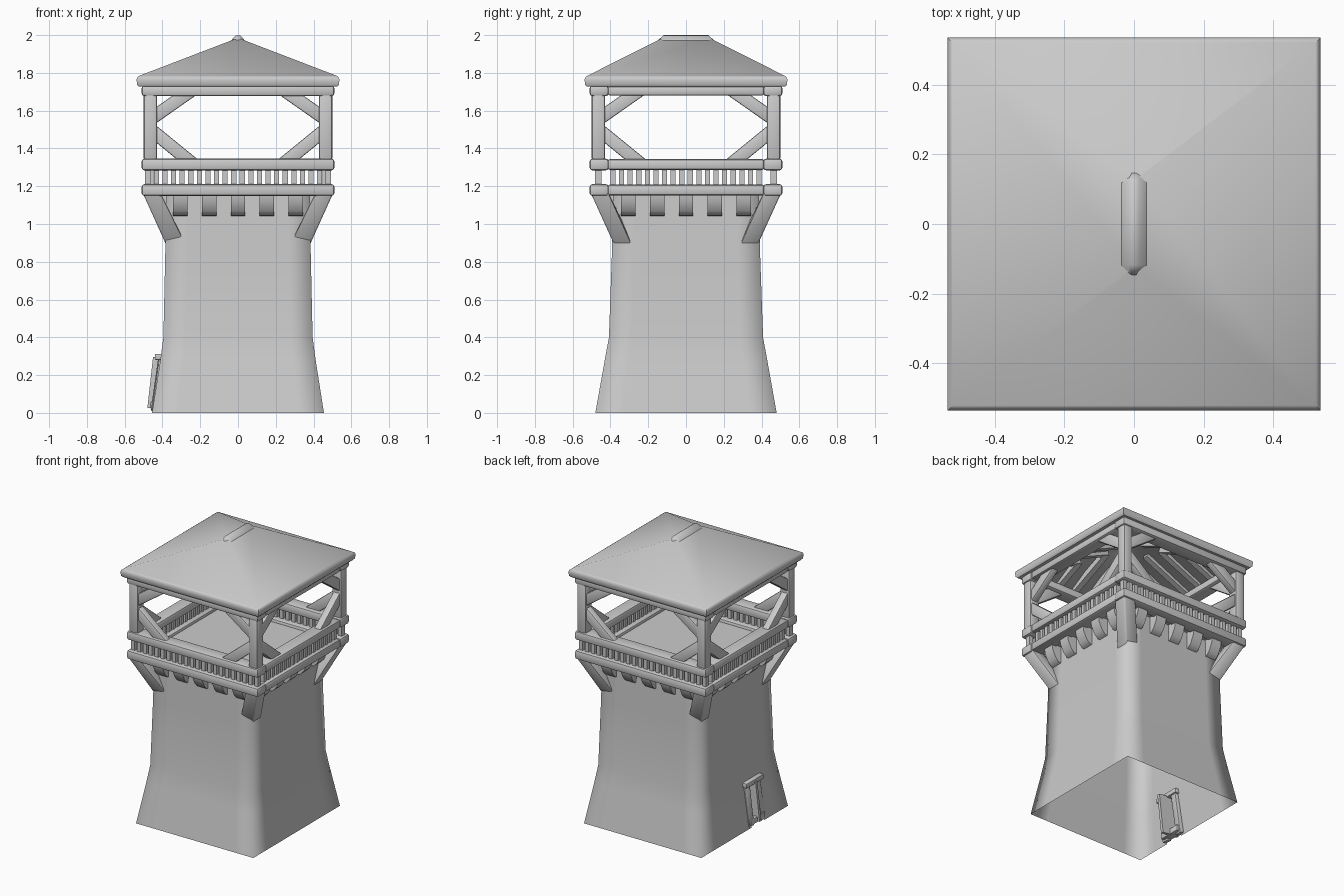
import bpy, bmesh, math
from mathutils import Vector, Matrix

if "Cube" in bpy.data.objects:
    bpy.data.objects.remove(bpy.data.objects["Cube"], do_unlink=True)

grey = bpy.data.materials.new("plain grey")
grey.use_nodes = True
grey.diffuse_color = (0.6, 0.6, 0.6, 1)
grey.node_tree.nodes["Principled BSDF"].inputs["Base Color"].default_value = (0.6, 0.6, 0.6, 1)


def finish(name, bm, bevel=0, angle=40, segments=2):
    """Bevel, shade and link a finished part."""
    bmesh.ops.recalc_face_normals(bm, faces=bm.faces)
    if bevel:
        bmesh.ops.bevel(bm, geom=bm.edges[:], offset=bevel, segments=segments,
                        profile=0.5, affect='EDGES', clamp_overlap=True)
    mesh = bpy.data.meshes.new(name)
    bm.to_mesh(mesh)
    bm.free()
    mesh.shade_smooth()
    mesh.set_sharp_from_angle(angle=math.radians(angle))
    mesh.materials.append(grey)
    obj = bpy.data.objects.new(name, mesh)
    bpy.context.collection.objects.link(obj)
    return obj


def block(bm, centre, size, rotation=Matrix()):
    m = Matrix.Translation(centre) @ rotation @ Matrix.Diagonal((*size, 1))
    bmesh.ops.create_cube(bm, size=1, matrix=m)


def bar(bm, a, b, width, depth):
    """Rectangular bar between two points."""
    a, b = Vector(a), Vector(b)
    rot = (b - a).to_track_quat('Z', 'Y').to_matrix().to_4x4()
    block(bm, (a + b) / 2, (width, depth, (b - a).length), rot)


def loft(bm, rings, caps=True):
    loops = [[bm.verts.new(p) for p in ring] for ring in rings]
    n = len(loops[0])
    for lo, hi in zip(loops, loops[1:]):
        for i in range(n):
            bm.faces.new((lo[i], lo[(i + 1) % n], hi[(i + 1) % n], hi[i]))
    if caps:
        bm.faces.new(loops[0])
        bm.faces.new(loops[-1])


def rect(hx, hy, z):
    return [(-hx, -hy, z), (hx, -hy, z), (hx, hy, z), (-hx, hy, z)]


def turn(k):
    return Matrix.Rotation(k * math.pi / 2, 4, 'Z')


CORNERS = [(sx, sy) for sx in (-1, 1) for sy in (-1, 1)]

# Flared tower wall, open below, with a doorway on one side
STEPS = (-1, -0.7, -0.45, -0.16, 0.16, 0.45, 0.7)


def tower_ring(hx, hy, z):
    ring = []
    for k in range(4):
        for t in STEPS:
            p = turn(k) @ Vector((t, -1, 0))
            ring.append((p.x * hx, p.y * hy, z))
    return ring


bm = bmesh.new()
loft(bm, [tower_ring(*r) for r in ((0.455, 0.48, 0), (0.411, 0.43, 0.28), (0.395, 0.408, 0.4),
                                   (0.385, 0.392, 0.85), (0.38, 0.385, 1.17))], caps=False)
bmesh.ops.recalc_face_normals(bm, faces=bm.faces)
doorway = [f for f in bm.faces if f.calc_center_median().z < 0.2
           and f.calc_center_median().x < -0.42
           and abs(f.calc_center_median().y + 0.14) < 0.03]
bmesh.ops.delete(bm, geom=doorway, context='FACES')
finish("tower_wall", bm, angle=180)

# Door with its frame
DOOR_Y = -0.14
bm = bmesh.new()
for s in (-1, 1):
    bar(bm, (-0.445, DOOR_Y + s * 0.065, 0.01), (-0.405, DOOR_Y + s * 0.06, 0.29), 0.05, 0.03)
block(bm, (-0.41, DOOR_Y, 0.297), (0.06, 0.19, 0.032))
block(bm, (-0.435, DOOR_Y, 0.04), (0.055, 0.16, 0.04))
finish("door_frame", bm, 0.004)
bm = bmesh.new()
bar(bm, (-0.415, DOOR_Y, 0.02), (-0.385, DOOR_Y, 0.29), 0.02, 0.13)
finish("door_panel", bm)

# Lookout floor
bm = bmesh.new()
block(bm, (0, 0, 1.175), (0.86, 0.86, 0.03))
finish("lookout_floor", bm)

# Corbels under the floor
bm = bmesh.new()
PROFILE = ((0.36, 1.16), (0.455, 1.16), (0.45, 1.12), (0.425, 1.07), (0.4, 1.045), (0.36, 1.04))
for k in range(4):
    for i in range(-2, 3):
        x = i * 0.153
        loft(bm, [[turn(k) @ Vector((x + s * 0.038, -d, z)) for d, z in PROFILE] for s in (-1, 1)])
finish("corbels", bm)

# Slanted struts under each corner
bm = bmesh.new()
for sx, sy in CORNERS:
    rings = []
    for c, z, drop in ((0.335, 0.905, 0.012), (0.46, 1.17, 0)):
        rings.append([(sx * (c + dx * 0.047), sy * (c + dy * 0.047), z - drop * dx)
                      for dx, dy in ((-1, -1), (1, -1), (1, 1), (-1, 1))])
    loft(bm, rings)
finish("corner_struts", bm, 0.008)

# Horizontal beams: floor edge, handrail and roof plate
for name, z, h in (("floor_beams", 1.18, 0.062), ("hand_rails", 1.315, 0.062), ("roof_beams", 1.705, 0.055)):
    bm = bmesh.new()
    for s in (-1, 1):
        block(bm, (0, s * 0.46, z), (1.02, 0.1, h))
        block(bm, (s * 0.46, 0, z), (0.095, 0.83, h - 0.004))
    finish(name, bm, 0.014)

# Balusters
bm = bmesh.new()
COUNT = 22
for s in (-1, 1):
    for i in range(COUNT):
        t = -0.478 + 0.956 * i / (COUNT - 1)
        block(bm, (t, s * 0.465, 1.248), (0.027, 0.035, 0.09))
        if abs(t) < 0.4:
            block(bm, (s * 0.465, t, 1.248), (0.035, 0.027, 0.09))
finish("balusters", bm)

# Corner posts
bm = bmesh.new()
for sx, sy in CORNERS:
    block(bm, (sx * 0.464, sy * 0.464, 1.515), (0.072, 0.072, 0.36))
finish("corner_posts", bm, 0.014)

# Diagonal braces between posts and beams
bm = bmesh.new()
for k in range(4):
    for s in (-1, 1):
        for a, b in ((1.495, 1.315), (1.56, 1.715)):
            ends = [turn(k) @ Vector((s * x, -0.464, z)) for x, z in ((0.456, a), (0.235, b))]
            rot = Matrix.Rotation(k * math.pi / 2, 4, 'Z')
            d = rot.inverted() @ (ends[1] - ends[0])
            tilt = rot @ Matrix.Rotation(math.atan2(d.x, d.z), 4, 'Y')
            block(bm, (ends[0] + ends[1]) / 2, (0.07, 0.05, d.length), tilt)
finish("diagonal_braces", bm, 0.008)

# Hipped roof as a hollow shell with a rounded eave
bm = bmesh.new()
loft(bm, [rect(0.001, 0.1, 1.945), rect(0.47, 0.47, 1.73), rect(0.525, 0.525, 1.727), rect(0.534, 0.534, 1.737),
          rect(0.537, 0.537, 1.762), rect(0.534, 0.534, 1.776), rect(0.522, 0.522, 1.785), rect(0.001, 0.125, 1.985)])
finish("roof", bm, angle=45)

# Rafters under the roof slopes
bm = bmesh.new()
for k in range(4):
    for i in range(-3, 4):
        t = i * 0.125
        inner = max(abs(t), 0.1)
        a = turn(k) @ Vector((t, -0.49, 1.722))
        b = turn(k) @ Vector((t, -inner, 1.722 + (0.49 - inner) * 0.44))
        bar(bm, a, b, 0.04, 0.04)
finish("rafters", bm)

# Ridge cap
bm = bmesh.new()
CAP = ((-0.036, 1.972), (-0.014, 1.997), (0, 2.0), (0.014, 1.997), (0.036, 1.972))
loft(bm, [[(x * w, y, 1.972 + (z - 1.972) * h) for x, z in CAP]
          for y, w, h in ((-0.146, 0.5, 0.1), (-0.118, 1, 1), (0.118, 1, 1), (0.146, 0.5, 0.1))])
finish("ridge_cap", bm, angle=50)
